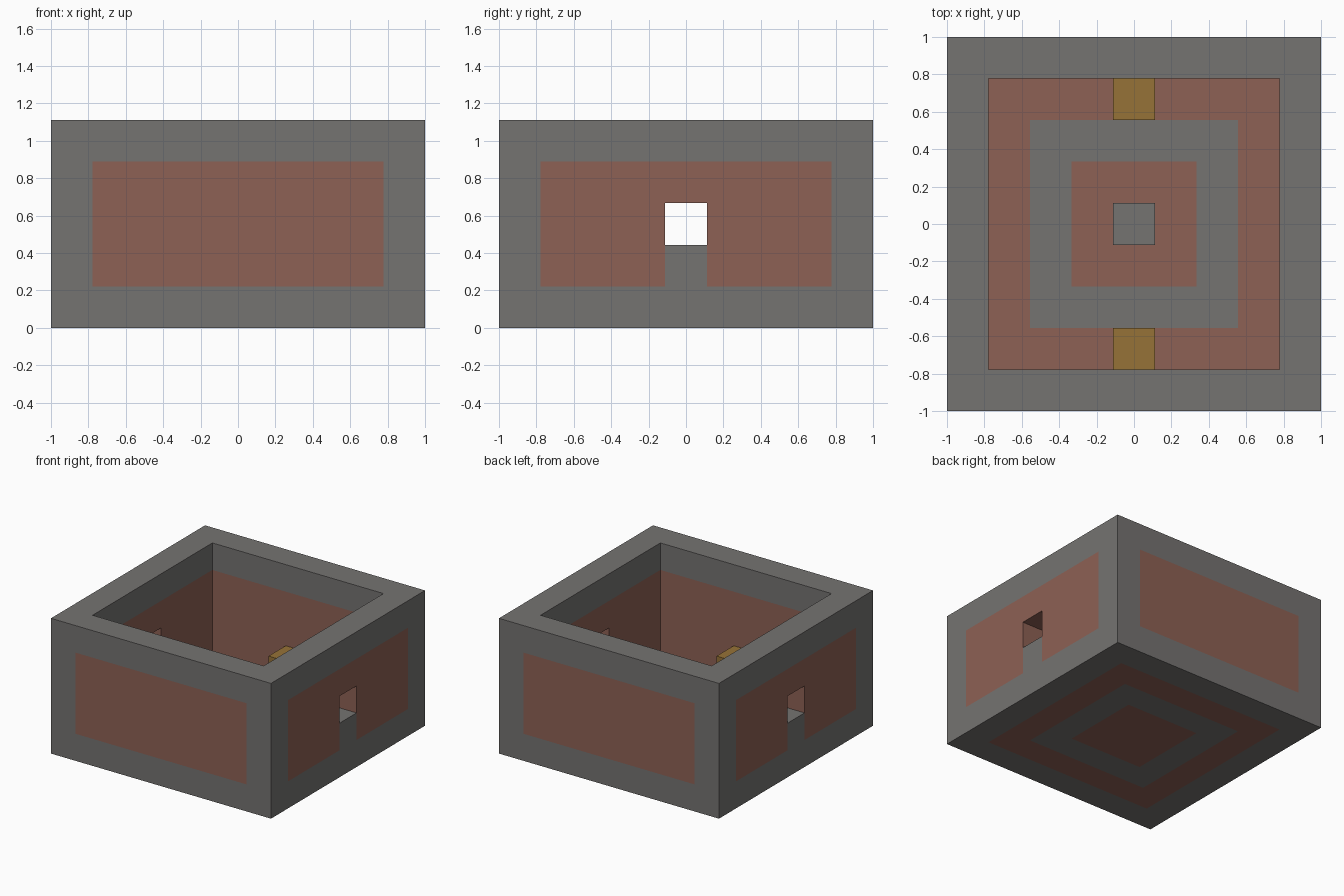
import bpy
import bmesh
from mathutils import Vector

cube = bpy.data.objects.get("Cube")
if cube:
    bpy.data.objects.remove(cube, do_unlink=True)

UNIT = 2 / 9      # edge of one building block
LAYERS = 5


def make_material(name, rgb):
    mat = bpy.data.materials.new(name)
    mat.use_nodes = True
    colour = (*rgb, 1)
    mat.diffuse_color = colour
    mat.node_tree.nodes["Principled BSDF"].inputs["Base Color"].default_value = colour
    return mat


STONE, BRICK, WOOD = range(3)
materials = [
    make_material("grey stone", (0.178, 0.172, 0.166)),
    make_material("red brick", (0.268, 0.119, 0.089)),
    make_material("golden wood", (0.305, 0.168, 0.038)),
]


def block(i, j, k):
    """Part name and colour of the block in a grid cell, or None where empty."""
    ring = max(abs(i), abs(j))
    if ring > 4 or not 0 <= k < LAYERS:
        return None
    # Floor of concentric square bands
    if k == 0:
        return "floor", BRICK if ring in (0, 1, 3) else STONE
    # Walls: stone frame, brick panels, a window in each side wall
    if ring == 4:
        side_middle = abs(i) == 4 and j == 0
        if side_middle and k == 2:
            return None
        corner = abs(i) == abs(j)
        framed = corner or k == LAYERS - 1 or (side_middle and k == 1)
        return "walls", STONE if framed else BRICK
    # Furniture standing on the floor
    if k == 1 and ring == 0:
        return "centre_pedestal", STONE
    if k == 1 and i == 0 and abs(j) == 3:
        return ("back_chest" if j > 0 else "front_chest"), WOOD
    return None


def build_part(name):
    """Make one part from the outward block faces that meet open air."""
    bm = bmesh.new()
    span = range(-4, 5)
    for cell in [(i, j, k) for i in span for j in span for k in range(LAYERS)]:
        found = block(*cell)
        if not found or found[0] != name:
            continue
        centre = Vector((cell[0], cell[1], cell[2] + 0.5)) * UNIT
        for axis in range(3):
            for sign in (-1, 1):
                neighbour = list(cell)
                neighbour[axis] += sign
                if block(*neighbour):
                    continue
                normal = Vector((0, 0, 0))
                normal[axis] = sign
                u = Vector((0, 0, 0))
                u[(axis + 1) % 3] = 1
                v = normal.cross(u)
                corners = [centre + (normal + a * u + b * v) * UNIT / 2
                           for a, b in ((-1, -1), (1, -1), (1, 1), (-1, 1))]
                face = bm.faces.new([bm.verts.new(c) for c in corners])
                face.material_index = found[1]
    bmesh.ops.remove_doubles(bm, verts=bm.verts, dist=0.001)
    mesh = bpy.data.meshes.new(name)
    bm.to_mesh(mesh)
    bm.free()
    for mat in materials:
        mesh.materials.append(mat)
    bpy.context.collection.objects.link(bpy.data.objects.new(name, mesh))


for part in ("floor", "walls", "centre_pedestal", "front_chest", "back_chest"):
    build_part(part)
